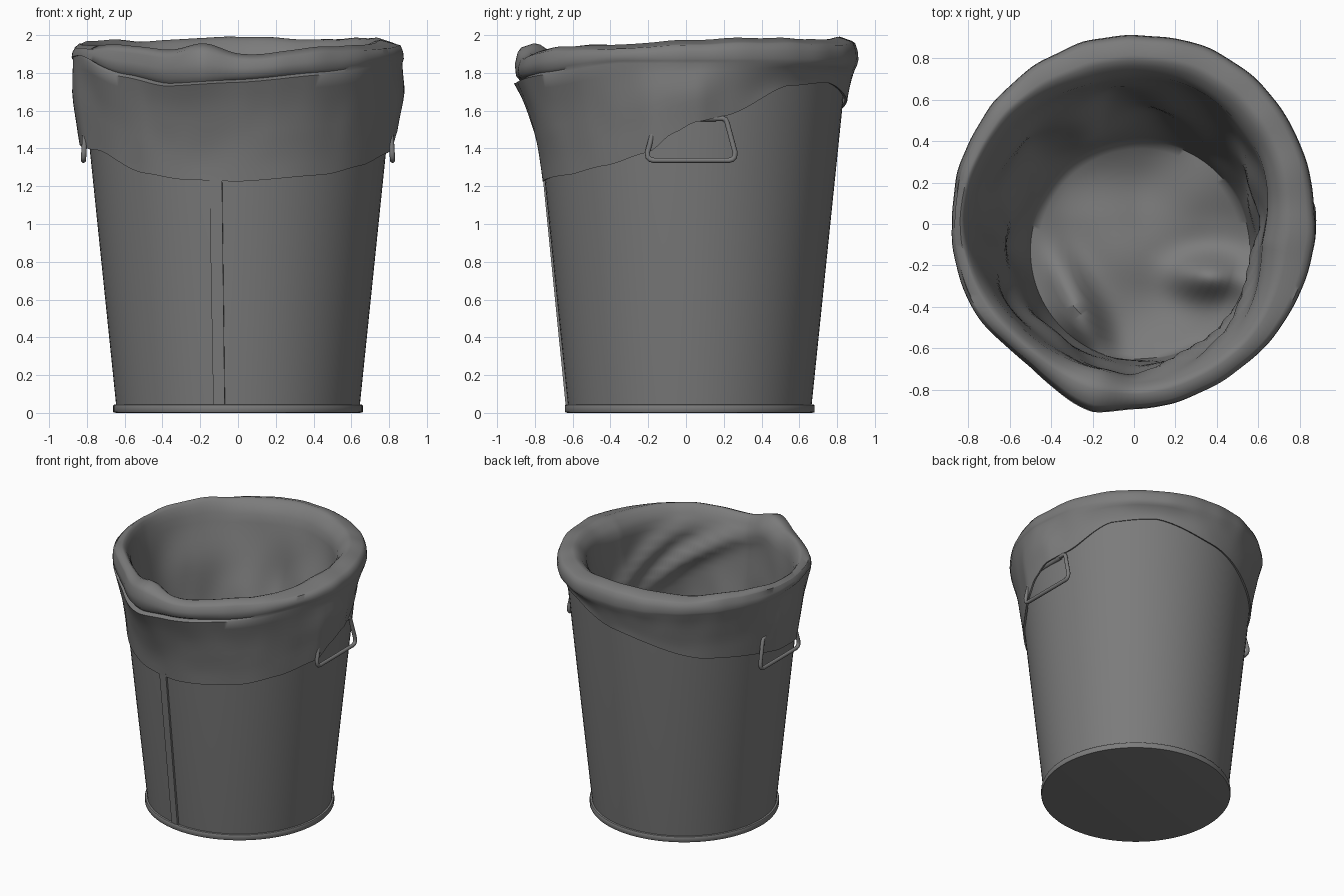
import bpy, bmesh, math
from math import sin, cos, pi, radians, exp
from mathutils import noise, Vector

cube = bpy.data.objects.get("Cube")
if cube:
    bpy.data.objects.remove(cube, do_unlink=True)

CY = 0.02          # the can's axis in y
COLOUR = (0.2, 0.2, 0.2, 1)
grey = bpy.data.materials.new("dark grey")
grey.use_nodes = True
grey.diffuse_color = COLOUR
grey.node_tree.nodes["Principled BSDF"].inputs["Base Color"].default_value = COLOUR


def can_radius(z):
    return 0.645 + 0.101 * z


def finish(bm, name, angle=40):
    bmesh.ops.recalc_face_normals(bm, faces=bm.faces)
    mesh = bpy.data.meshes.new(name)
    bm.to_mesh(mesh)
    bm.free()
    obj = bpy.data.objects.new(name, mesh)
    bpy.context.collection.objects.link(obj)
    mesh.materials.append(grey)
    bpy.ops.object.select_all(action='DESELECT')
    obj.select_set(True)
    bpy.context.view_layer.objects.active = obj
    bpy.ops.object.shade_smooth_by_angle(angle=radians(angle))


def skin(bm, rings, closed=True):
    """Bridge consecutive vertex rings with quads."""
    for a, b in zip(rings, rings[1:]):
        n = len(a)
        for i in range(n if closed else n - 1):
            j = (i + 1) % n
            bm.faces.new((a[i], a[j], b[j], b[i]))


def lathe(name, profile, steps=96):
    bm = bmesh.new()
    rings = [[bm.verts.new((r * cos(2 * pi * i / steps), CY + r * sin(2 * pi * i / steps), z))
              for i in range(steps)] for r, z in profile]
    skin(bm, rings)
    bm.faces.new(rings[0])
    finish(bm, name)


def around(keys):
    """Periodic smooth function of angle in degrees through (angle, value) keys."""
    keys = [(keys[-1][0] - 360, keys[-1][1])] + keys + [(keys[0][0] + 360, keys[0][1])]

    def value(a):
        for (a0, v0), (a1, v1) in zip(keys, keys[1:]):
            if a0 <= a <= a1:
                t = (a - a0) / (a1 - a0)
                return v0 + (v1 - v0) * (t + t * t * (3 - 2 * t)) / 2
    return value


def bump(a, centre, width):
    d = (a - centre + 180) % 360 - 180
    return exp(-(d / width) ** 2)


# Can body, with the rolled foot ring and flat bottom
lathe("can_body", [(0.64, 0.01), (0.645, 0.04), (can_radius(1.84), 1.84), (can_radius(1.84) - 0.01, 1.84)])
lathe("foot_ring", [(0.645, 0.0), (0.658, 0.002), (0.661, 0.006), (0.661, 0.038),
                    (0.658, 0.043), (0.645, 0.045)])

# Overlapping seam strip down the front
bm = bmesh.new()
rows = []
for z in (0.045, 1.25):
    r = can_radius(z)
    x0, x1 = -0.13 - 0.018 * z, -0.07 - 0.012 * z
    rows.append([bm.verts.new((x, CY - math.sqrt((r + d) ** 2 - x * x), z))
                 for x, d in ((x0, -0.01), (x0, 0.006), (x1, 0.012), (x1 + 0.002, -0.01))])
skin(bm, rows)
finish(bm, "front_seam", 20)

# Bag: hem height, rim height, rim reach, opening radius and rim crease by angle
hem = around([(-90, 1.225), (-55, 1.26), (-34, 1.31), (-15, 1.38), (-6, 1.48), (2, 1.54), (14, 1.575),
              (38, 1.73), (60, 1.75), (90, 1.65), (135, 1.48), (180, 1.42), (204, 1.39),
              (230, 1.27), (248, 1.235)])
rim = around([(-90, 1.9), (-50, 1.94), (0, 1.975), (50, 1.985), (90, 1.985), (135, 1.975),
              (180, 1.955), (215, 1.95), (245, 1.92)])
reach = around([(-90, 0.915), (-45, 0.88), (10, 0.875), (60, 0.905), (90, 0.893), (135, 0.885),
                (180, 0.88), (205, 0.895), (235, 0.87), (258, 0.95)])
mouth = around([(-90, 0.77), (-50, 0.73), (-10, 0.63), (30, 0.68), (70, 0.7), (110, 0.69),
                (145, 0.75), (180, 0.8), (225, 0.75), (258, 0.74)])
crease = around([(-90, 1.75), (-60, 1.79), (-25, 1.85), (20, 1.85), (90, 1.84), (170, 1.85),
                 (200, 1.88), (225, 1.78), (245, 1.73)])
FLOOR_R = 0.53


def floor_height(x, y):
    ridge = 0.2 * exp(-((x + 0.28 + 0.4 * (y + 0.4)) / 0.1) ** 2 - ((y + 0.42) / 0.25) ** 2)
    heap = 0.18 * exp(-((x - 0.36) / 0.17) ** 2 - ((y + 0.27) / 0.1) ** 2)
    return 0.4 + ridge + heap + 0.05 * noise.noise(Vector((x * 3, y * 3, 2)))


def slanted_folds(deg, z):
    """Two ridges running diagonally down the front inner wall."""
    a = (deg + 180) % 360 - 180
    return sum(amount * bump(a, mid, 35) * exp(-((z - height + 0.0065 * (a - mid)) / 0.07) ** 2)
               for mid, height, amount in ((-32, 1.64, 0.05), (-58, 1.58, 0.07)))


def bag_column(deg):
    """Points from the outer hem over the rim and down to the bag floor."""
    a = radians(deg)
    c, s = cos(a), sin(a)
    h, top, out, inn, cr = (f(deg) for f in (hem, rim, reach, mouth, crease))
    top += 0.006 * sin(5 * a) + 0.01 * noise.noise(Vector((c * 4, s * 4, 0)))
    top += 0.05 * bump(deg, 258, 9)
    out += 0.01 * noise.noise(Vector((c * 5, s * 5, 7)))
    front = bump(deg, -100, 45)
    handle = min(1, 1.4 * (bump(deg, -5, 15) + bump(deg, 185, 15)))
    stand = 0.01 + 0.04 * handle + 0.012 * bump(deg, 90, 25)
    points = [(can_radius(h) + stand - 0.014, h + 0.004)]
    # Outer skirt, draped over the handles and flaring to the rim
    for k in range(9):
        t = k / 8
        z = h + (cr - h) * t
        edge = out - 0.008 * (1 - front)
        r = can_radius(z) + stand + (edge - can_radius(cr) - stand) * t ** 2.2
        r += 0.012 * handle * sin(pi * t)
        r += 0.008 * sin(pi * t) * noise.noise(Vector((c * 4, s * 4, z * 5)))
        points.append((r, z))
    # Rim, tucked under only at the front
    lip = out - 0.5 * (out - inn)
    mid = (cr + top) / 2
    points += [(out - 0.004 - 0.03 * front, cr + 0.014), (out - 0.01 * front, cr * 0.6 + mid * 0.4),
               (out - 0.004, mid), (out - 0.018, mid * 0.45 + top * 0.55),
               (out * 0.65 + lip * 0.35, top - 0.022), (lip, top)]
    drop = 0.09
    for t in (0.25, 0.5, 0.75, 1.0):
        points.append((lip + (inn - lip) * t, top - drop * t ** 2))
    start = top - drop
    ring = [(r * c, CY + r * s, z) for r, z in points]
    # Hanging inner wall with slanting folds, kept inside the can, then the slumped floor
    inner = []
    for k in range(1, 25):
        t = k / 24
        r = inn + (FLOOR_R - inn) * t
        fold = 0.02 * sin(7 * a + 5 * t) + 0.05 * noise.noise(Vector((c * 2.5 + t, s * 2.5, t * 3)))
        low = floor_height(r * c, r * s - 0.15 * t) + 0.06
        r += fold * sin(pi * t) - slanted_folds(deg, start + (low - start) * t)
        inner.append((r * c + 0.03 * t, -0.15 * t + r * s, start + (low - start) * t))
    for k in range(1, 15):
        r = FLOOR_R * (1 - k / 14.2)
        x, y = 0.03 + r * c, r * s - 0.15
        inner.append((x, y, floor_height(x, y) + 0.06 * (r / FLOOR_R) ** 4))
    for x, y, z in inner:
        fit = min(1, (can_radius(z) - 0.02) / math.hypot(x, y))
        ring.append((x * fit, CY + y * fit, z))
    return ring


bm = bmesh.new()
STEPS = 180
columns = [[bm.verts.new(p) for p in bag_column(-90 + 360 * i / STEPS)] for i in range(STEPS)]
skin(bm, columns + columns[:1], closed=False)
bm.faces.new([col[-1] for col in columns])
finish(bm, "bin_liner", 60)


# Wire handles hanging from a small lug on each side
def wire(name, points, radius):
    curve = bpy.data.curves.new(name, 'CURVE')
    curve.dimensions = '3D'
    curve.bevel_depth = radius
    curve.bevel_resolution = 3
    curve.use_fill_caps = True
    spline = curve.splines.new('POLY')
    spline.points.add(len(points) - 1)
    for p, co in zip(spline.points, points):
        p.co = (*co, 1)
    obj = bpy.data.objects.new(name, curve)
    bpy.context.collection.objects.link(obj)
    curve.materials.append(grey)


HALF = [(0.07, 1.56), (0.165, 1.56), (0.182, 1.553), (0.19, 1.535), (0.232, 1.38),
        (0.23, 1.355), (0.218, 1.342), (0.2, 1.337)]
for side, label in ((1, "left"), (-1, "right")):
    outline = [(y, z) for y, z in HALF] + [(-y, z) for y, z in reversed(HALF)]
    wire(label + "_handle", [(side * (0.805 + 0.06 * (1.56 - z)), 0.028 + y, z) for y, z in outline], 0.014)
    wire(label + "_handle_lug", [(side * 0.8, 0.028 + y, 1.56) for y in (-0.13, 0.13)], 0.018)
